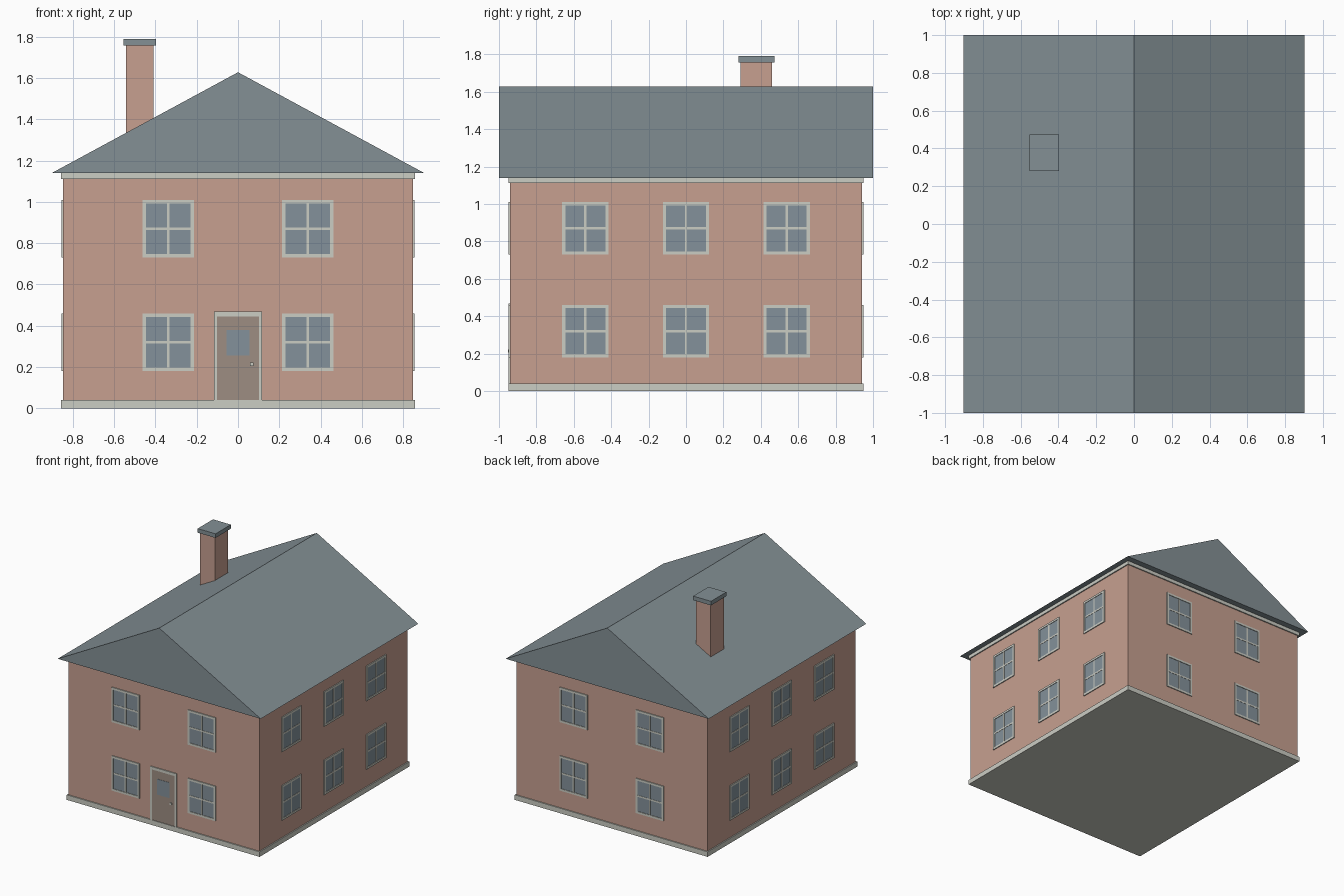
import bpy
import bmesh
from math import pi
from mathutils import Matrix, Vector

old = bpy.data.objects.get("Cube")
if old:
    bpy.data.objects.remove(old, do_unlink=True)


def material(name, rgb):
    mat = bpy.data.materials.new(name)
    mat.use_nodes = True
    mat.diffuse_color = (*rgb, 1)
    mat.node_tree.nodes["Principled BSDF"].inputs["Base Color"].default_value = (*rgb, 1)
    return mat


BRICK = material("brick", (0.57, 0.35, 0.28))
TRIM = material("pale trim", (0.60, 0.61, 0.55))
SLATE = material("roof slate", (0.23, 0.28, 0.30))
GLASS = material("window glass", (0.23, 0.285, 0.325))
WOOD = material("door wood", (0.34, 0.27, 0.225))


def finish(name, bm, mats):
    bmesh.ops.recalc_face_normals(bm, faces=bm.faces)
    mesh = bpy.data.meshes.new(name)
    bm.to_mesh(mesh)
    bm.free()
    for mat in mats:
        mesh.materials.append(mat)
    obj = bpy.data.objects.new(name, mesh)
    bpy.context.collection.objects.link(obj)
    return obj


def add_box(bm, x, y, z, slot=0):
    """Axis-aligned box from (min, max) ranges."""
    size = [r[1] - r[0] for r in (x, y, z)]
    mid = Vector([(r[0] + r[1]) / 2 for r in (x, y, z)])
    mat = Matrix.Translation(mid) @ Matrix.Diagonal((*size, 1))
    verts = bmesh.ops.create_cube(bm, size=1, matrix=mat)["verts"]
    for face in {f for v in verts for f in v.link_faces}:
        face.material_index = slot


def box(name, x, y, z, mat):
    bm = bmesh.new()
    add_box(bm, x, y, z)
    return finish(name, bm, [mat])


def slab(name, half_x, half_y, z, mat):
    return box(name, (-half_x, half_x), (-half_y, half_y), z, mat)


# Main body with plinth and eaves band
WALL_X, WALL_Y = 0.848, 0.941
EAVE, RIDGE = 1.14, 1.628
slab("walls", WALL_X, WALL_Y, (0.02, 1.13), BRICK)
slab("plinth", 0.857, 0.95, (0, 0.04), TRIM)
slab("eaves_band", 0.857, 0.95, (1.112, EAVE), TRIM)

# Gabled roof as an extruded triangle
bm = bmesh.new()
tri = bm.faces.new([bm.verts.new(p) for p in
                    ((-0.902, -1, EAVE), (0.902, -1, EAVE), (0, -1, RIDGE))])
ext = bmesh.ops.extrude_face_region(bm, geom=[tri], use_keep_orig=True)["geom"]
bmesh.ops.translate(bm, vec=(0, 2, 0),
                    verts=[g for g in ext if isinstance(g, bmesh.types.BMVert)])
finish("roof", bm, [SLATE])

# Chimney
box("chimney_stack", (-0.542, -0.41), (0.292, 0.46), (1.2, 1.757), BRICK)
box("chimney_cap", (-0.554, -0.396), (0.28, 0.474), (1.757, 1.79), SLATE)

# Windows: glass plate, frame bars and a cross of glazing bars
WIN_W, WIN_H, BORDER, BAR = 0.248, 0.28, 0.017, 0.013


def window(name, across, sill, turn, wall_dist):
    bm = bmesh.new()
    w, top = WIN_W / 2, sill + WIN_H
    mid = sill + WIN_H / 2
    frame, bars = (-0.007, 0.002), (-0.005, 0.002)
    add_box(bm, (-w + 0.01, w - 0.01), (-0.003, 0.002), (sill + 0.01, top - 0.01), 1)
    for side in ((-w, -w + BORDER), (w - BORDER, w)):
        add_box(bm, side, frame, (sill, top))
    for edge in ((sill, sill + BORDER), (top - BORDER, top)):
        add_box(bm, (-w + BORDER, w - BORDER), frame, edge)
    add_box(bm, (-BAR / 2, BAR / 2), bars, (sill + BORDER, top - BORDER))
    add_box(bm, (-w + BORDER, w - BORDER), bars, (mid - BAR / 2, mid + BAR / 2))
    place = Matrix.Rotation(turn, 4, "Z") @ Matrix.Translation((across, -wall_dist, 0))
    bmesh.ops.transform(bm, matrix=place, verts=bm.verts)
    finish(name, bm, [TRIM, GLASS])


END_COLS = (-0.338, 0.338)
SIDE_COLS = (-0.538, 0, 0.538)
sides = (("front", 0, WALL_Y, END_COLS), ("left", pi / 2, WALL_X, SIDE_COLS),
         ("back", pi, WALL_Y, END_COLS), ("right", -pi / 2, WALL_X, SIDE_COLS))
for side, turn, dist, cols in sides:
    for floor, sill in (("lower", 0.18), ("upper", 0.73)):
        for i, across in enumerate(cols, 1):
            window(f"{side}_{floor}_window_{i}", across, sill, turn, dist)

# Front door with surround, pane and knob
def on_front(depth):
    return (-WALL_Y - depth, -WALL_Y + 0.002)


bm = bmesh.new()
for s in ((-0.116, -0.102), (0.102, 0.116)):
    add_box(bm, s, on_front(0.008), (0.04, 0.468))
add_box(bm, (-0.102, 0.102), on_front(0.008), (0.446, 0.468))
finish("door_surround", bm, [TRIM])
box("door", (-0.102, 0.102), on_front(0.004), (0.04, 0.446), WOOD)
box("door_pane", (-0.055, 0.055), on_front(0.006), (0.255, 0.38), GLASS)
box("door_knob", (0.057, 0.075), on_front(0.012), (0.206, 0.223), TRIM)
